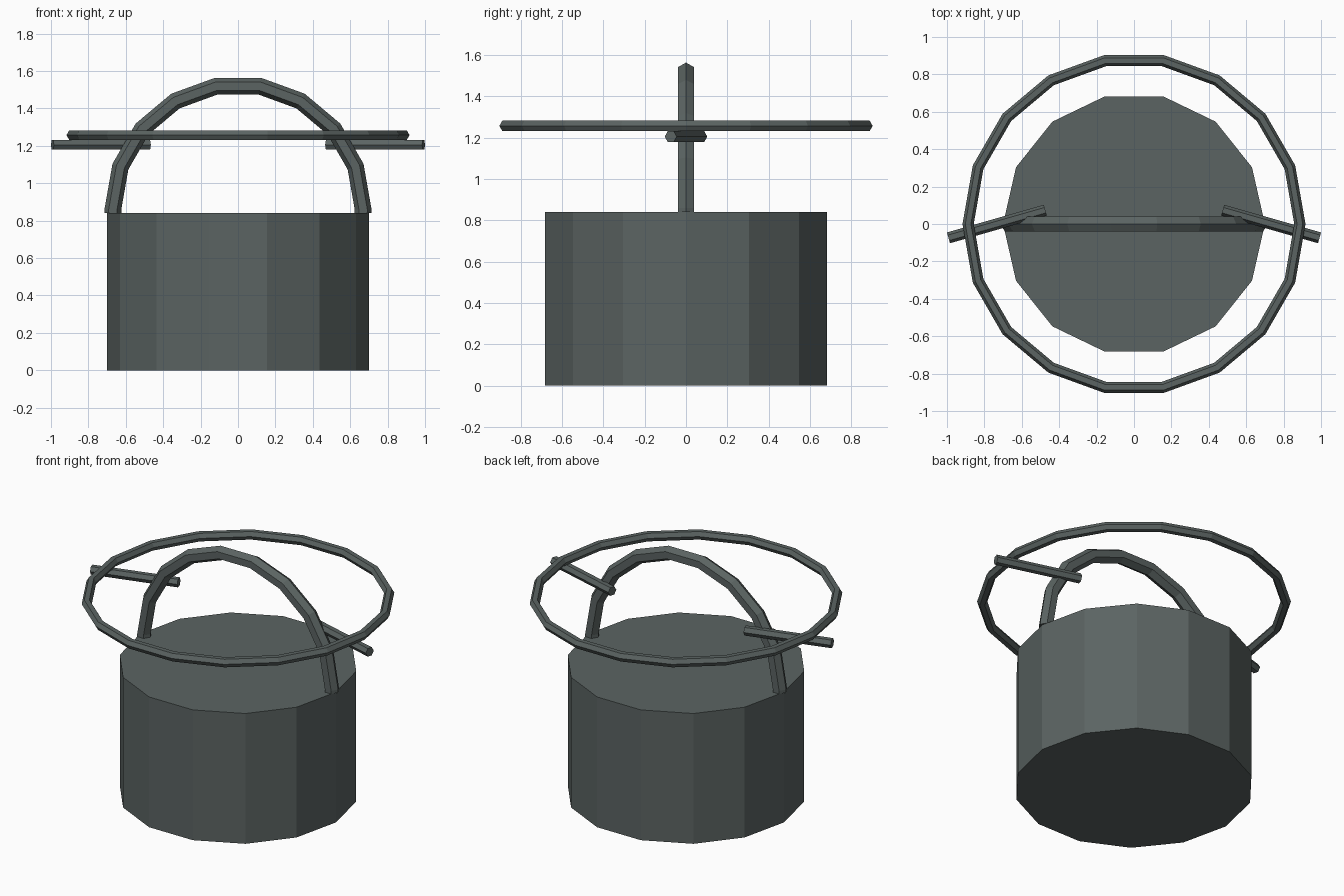
import bpy, bmesh, math
from mathutils import Vector

if "Cube" in bpy.data.objects:
    bpy.data.objects.remove(bpy.data.objects["Cube"])

metal = bpy.data.materials.new("dark grey green")
metal.diffuse_color = (0.105, 0.127, 0.123, 1)
metal.use_nodes = True
metal.node_tree.nodes["Principled BSDF"].inputs["Base Color"].default_value = metal.diffuse_color


def finish(bm, name):
    bmesh.ops.recalc_face_normals(bm, faces=bm.faces)
    mesh = bpy.data.meshes.new(name)
    bm.to_mesh(mesh)
    bm.free()
    mesh.materials.append(metal)
    obj = bpy.data.objects.new(name, mesh)
    bpy.context.collection.objects.link(obj)
    return obj


def hex_tube(name, path, outs, side, r, closed=False):
    """Six-sided tube; a corner points along each 'out' vector."""
    bm = bmesh.new()
    rings = []
    for i, (p, out) in enumerate(zip(path, outs)):
        s = side
        ring = []
        for k in range(6):
            a = k * math.pi / 3
            ring.append(bm.verts.new(Vector(p) + r * (math.cos(a) * out + math.sin(a) * s)))
        rings.append(ring)
    n = len(rings)
    for i in range(n if closed else n - 1):
        a, b = rings[i], rings[(i + 1) % n]
        for k in range(6):
            j = (k + 1) % 6
            bm.faces.new((a[k], a[j], b[j], b[k]))
    if not closed:
        bm.faces.new(rings[0])
        bm.faces.new(rings[-1])
    return finish(bm, name)


# Body: 14-sided drum with a corner on the x axis
R, H = 0.70, 0.84
bm = bmesh.new()
base = [bm.verts.new((R * math.cos(k * math.tau / 14), R * math.sin(k * math.tau / 14), 0))
        for k in range(14)]
face = bm.faces.new(base)
top = bmesh.ops.extrude_face_region(bm, geom=[face], use_keep_orig=True)
for v in top["geom"]:
    if isinstance(v, bmesh.types.BMVert):
        v.co.z = H
finish(bm, "body")

# Carrying arch: nine segments, feet dropped onto the body top
dirs = [Vector((math.cos(math.radians(a)), 0, math.sin(math.radians(a)))) for a in range(0, 181, 20)]
path = [Vector((0, 0, 0.86)) + 0.669 * d for d in dirs]
path = [Vector((path[0].x, 0, H))] + path + [Vector((path[-1].x, 0, H))]
hex_tube("arch_handle", path, [dirs[0]] + dirs + [dirs[-1]], Vector((0, 1, 0)), 0.045)

# Flat hoop: 18 segments
dirs = [Vector((math.cos(math.radians(a)), math.sin(math.radians(a)), 0)) for a in range(0, 360, 20)]
hex_tube("hoop", [Vector((0, 0, 1.257)) + 0.887 * d for d in dirs], dirs,
         Vector((0, 0, 1)), 0.03, closed=True)

# Slanted support rods, mirrored left and right
for name, s in (("left_rod", -1), ("right_rod", 1)):
    a = Vector((s * 0.992, -0.074, 1.205))
    b = Vector((s * 0.474, 0.074, 1.205))
    d = (b - a).normalized()
    out = Vector((-d.y, d.x, 0))
    hex_tube(name, [a, b], [out, out], Vector((0, 0, 1)), 0.03)
